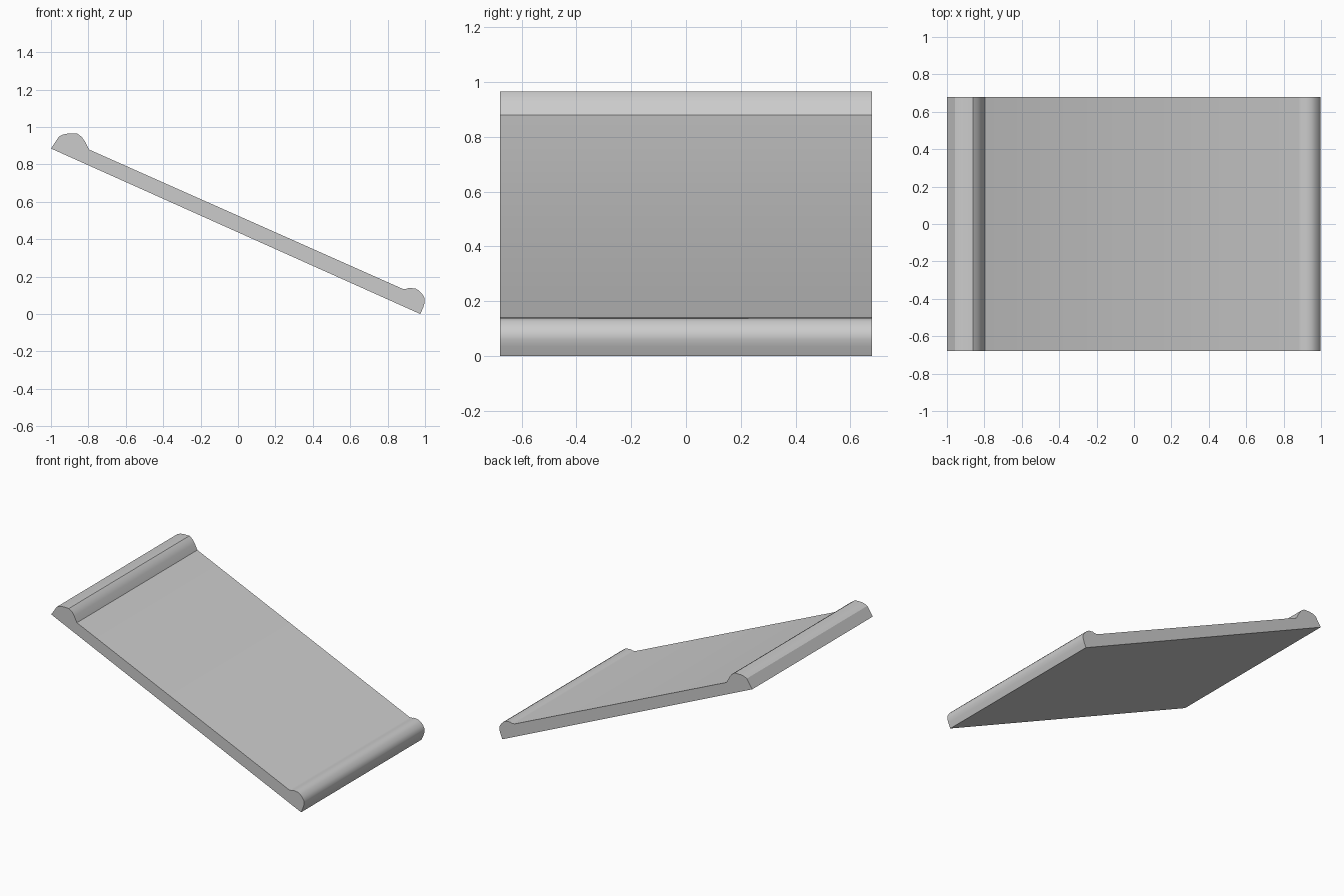
import bpy
import bmesh
import math

cube = bpy.data.objects.get("Cube")
if cube:
    bpy.data.objects.remove(cube, do_unlink=True)

HALF_WIDTH = 0.68

grey = bpy.data.materials.new("plain grey")
grey.use_nodes = True
colour = (0.6, 0.6, 0.6, 1)
grey.diffuse_color = colour
grey.node_tree.nodes["Principled BSDF"].inputs["Base Color"].default_value = colour

# Side profile of the sloping panel, as x and z
upper_roll = [(-1, 0.885), (-0.957, 0.95), (-0.935, 0.96), (-0.91, 0.965),
              (-0.86, 0.965), (-0.835, 0.947), (-0.818, 0.922), (-0.797, 0.88)]
lower_lip = [(0.88, 0.135), (0.9, 0.135), (0.915, 0.14), (0.95, 0.136),
             (0.968, 0.125), (0.985, 0.108), (0.998, 0.085), (0.998, 0.06),
             (0.99, 0.035), (0.975, 0)]

# Sloping panel with a raised roll at the top and a rounded lip at the bottom
bm = bmesh.new()
verts = [bm.verts.new((x, -HALF_WIDTH, z)) for x, z in upper_roll + lower_lip]
side = bm.faces.new(verts)
extruded = bmesh.ops.extrude_face_region(bm, geom=[side], use_keep_orig=True)
far_verts = [v for v in extruded["geom"] if isinstance(v, bmesh.types.BMVert)]
bmesh.ops.translate(bm, verts=far_verts, vec=(0, 2 * HALF_WIDTH, 0))
bmesh.ops.recalc_face_normals(bm, faces=bm.faces)

mesh = bpy.data.meshes.new("sloping_panel")
bm.to_mesh(mesh)
bm.free()
mesh.materials.append(grey)
panel = bpy.data.objects.new("sloping_panel", mesh)
bpy.context.collection.objects.link(panel)

# Smooth rounded rolls, crisp ends and creases
bpy.context.view_layer.objects.active = panel
panel.select_set(True)
bpy.ops.object.shade_smooth_by_angle(angle=math.radians(32))
